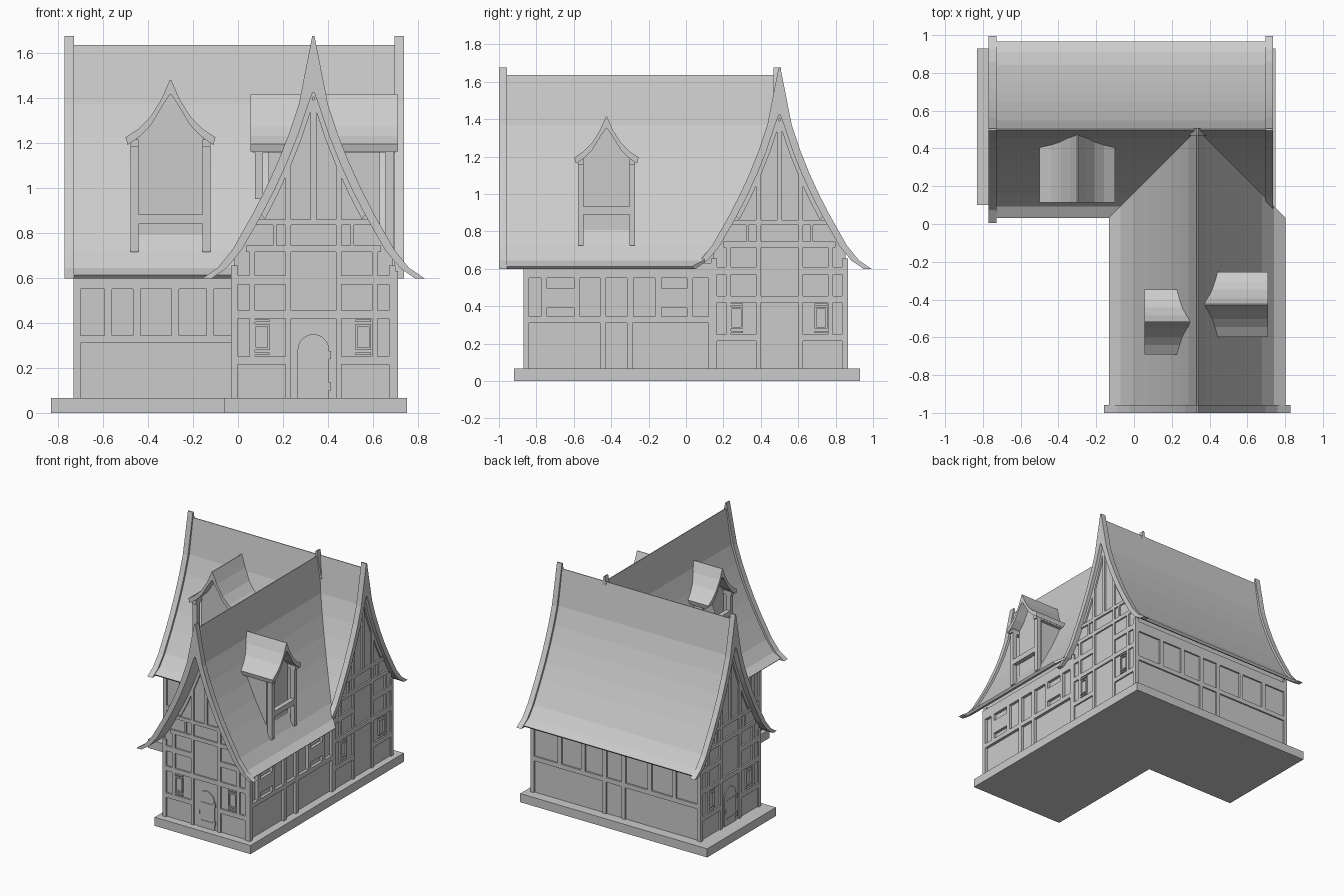
import bpy, bmesh, math
from mathutils import Matrix

if "Cube" in bpy.data.objects:
    bpy.data.objects.remove(bpy.data.objects["Cube"])

mat = bpy.data.materials.new("plain_grey")
mat.use_nodes = True
grey = (0.6, 0.6, 0.6, 1)
mat.diffuse_color = grey
mat.node_tree.nodes["Principled BSDF"].inputs["Base Color"].default_value = grey


def frame(x, y, angle):
    """Local frame: u runs along the facade, -v points outward."""
    return Matrix.Translation((x, y, 0)) @ Matrix.Rotation(math.radians(angle), 4, 'Z')


def finish(name, bm, m):
    bm.transform(m)
    bmesh.ops.recalc_face_normals(bm, faces=bm.faces)
    mesh = bpy.data.meshes.new(name)
    bm.to_mesh(mesh)
    bm.free()
    mesh.materials.append(mat)
    bpy.context.collection.objects.link(bpy.data.objects.new(name, mesh))


def prism(name, m, poly, v0, v1):
    bm = bmesh.new()
    a = [bm.verts.new((u, v0, z)) for u, z in poly]
    b = [bm.verts.new((u, v1, z)) for u, z in poly]
    bm.faces.new(a)
    bm.faces.new(b)
    for i in range(len(a)):
        j = (i + 1) % len(a)
        bm.faces.new((a[i], a[j], b[j], b[i]))
    finish(name, bm, m)


def boxes(name, m, rects, v0, v1):
    """Many boxes in one facade, each given as u0, u1, z0, z1."""
    bm = bmesh.new()
    for u0, u1, z0, z1 in rects:
        t = Matrix.Translation(((u0 + u1) / 2, (v0 + v1) / 2, (z0 + z1) / 2))
        s = Matrix.Diagonal((abs(u1 - u0), abs(v1 - v0), z1 - z0, 1))
        bmesh.ops.create_cube(bm, size=1, matrix=t @ s)
    finish(name, bm, m)


def mirrored(half):
    return [(-d, z) for d, z in reversed(half)] + list(half)


def shell(name, m, outer, inner, start, end):
    """Gabled shell between two half profiles; end(d, z) gives its far edge."""
    bm = bmesh.new()
    rings = []
    for half in (outer, inner):
        pts = mirrored(half)
        rings.append([bm.verts.new((d, start, z)) for d, z in pts])
        rings.append([bm.verts.new((d, end(abs(d), z), z)) for d, z in pts])
    of, ob, nf, nb = rings
    n = len(of)
    for p, q in ((of, ob), (nf, nb), (of, nf), (ob, nb)):
        for i in range(n - 1):
            bm.faces.new((p[i], p[i + 1], q[i + 1], q[i]))
    for i in (0, n - 1):
        bm.faces.new((of[i], ob[i], nb[i], nf[i]))
    finish(name, bm, m)


# Swept roof half profile, from ridge to eave
SWEEP = [(.005, 1.675), (.065, 1.37), (.11, 1.235), (.16, 1.11), (.215, .99),
         (.272, .88), (.36, .725), (.425, .645), (.494, .598)]


def inset(t, top):
    return [(.003, top)] + [(d - t, z) for d, z in SWEEP[1:]]


def half_width(z):
    """Half width of the roof at height z."""
    for (d0, z0), (d1, z1) in zip(SWEEP, SWEEP[1:]):
        if z >= z1:
            return d0 + (d1 - d0) * (z0 - z) / (z0 - z1)
    return SWEEP[-1][0]


ROOF = inset(.018, 1.635)[:-1] + [(.467, .613)]
UNDER, CORE = inset(.042, 1.425), inset(.034, 1.46)
FRONT, RIGHT, LEFT = frame(.335, .5, 0), frame(0, .5, 90), frame(0, .5, -90)
COURT, BACK, SIDE = frame(0, .5, 0), frame(0, .5, 180), frame(.335, 0, -90)

# Plinth, an L-shaped slab
prism("plinth", Matrix.Rotation(math.pi / 2, 4, 'X') @ Matrix.Diagonal((1, 1, -1, 1)),
      [(-.83, .93), (.75, .93), (.75, -.92), (-.06, -.92), (-.06, .1), (-.83, .1)], 0, .066)

# Walls under the two crossing roofs
section = mirrored([p for p in CORE if p[0] < .35] + [(.353, .68), (.353, .05)])
prism("main_wing_walls", RIGHT, section, -.698, .718)
prism("front_wing_walls", FRONT, section, -1.358, 0)

# Roofs and bargeboards
shell("main_roof", RIGHT, ROOF, UNDER, -.71, lambda d, z: .74)
shell("front_roof", FRONT, ROOF, UNDER, -1.47, lambda d, z: -d)
for name, m, v in (("front_bargeboard", FRONT, -1.5), ("right_bargeboard", RIGHT, -.737),
                   ("left_bargeboard", LEFT, -.77)):
    shell(name, m, SWEEP, UNDER, v, lambda d, z: v + .042)
# Tip of the hidden rear bargeboard, standing above the crossing ridges
shell("ridge_tip", FRONT, SWEEP[:2], UNDER[:2], -.032, lambda d, z: .008)


# Timber framing of a gable end
def gable(name, m, v):
    w = .365
    r = [(-w, w, .42, .455), (-.3, .3, .715, .745), (-.255, .255, .835, .86),
         (-.013, .013, .86, 1.39)]
    for s in (-1, 1):
        r += [(s * .1, s * w, .215, .25), (s * .1, s * w, .57, .61),
              (s * .335, s * w, .06, .655), (s * .26, s * .285, .25, .715),
              (s * .1, s * .125, .06, .745), (s * .1, s * .125, .745, 1.1),
              (s * .165, s * .18, .745, .835)]
    boxes(name + "_timbers", m, r, v, v + .03)
    rafter = [p for p in UNDER if p[0] < .24]
    shell(name + "_rafters", m, rafter, [(max(d - .014, .002), z - .02) for d, z in rafter],
          v, lambda d, z: v + .03)
    # Small windows with sills
    win = []
    for c in (-.23, .222):
        a, b = c - .035, c + .035
        win += [(a, b, .385, .395), (a, b, .28, .29), (a, a + .01, .28, .395),
                (b - .01, b, .28, .395), (a, b, .258, .268), (a, b, .405, .415)]
    boxes(name + "_windows", m, win, v + .001, v + .03)


gable("front_gable", FRONT, -1.37)
gable("right_gable", RIGHT, -.71)
gable("left_gable", LEFT, -.73)


# Arched doors with hinges and a handle
def door(name, m, v):
    arch = [(.07 * math.cos(a), .28 + .07 * math.sin(a))
            for a in (math.pi * i / 10 for i in range(11))]
    prism(name, m, [(.07, .06)] + arch + [(-.07, .06)], v, v + .03)
    boxes(name + "_fittings", m, [(-.04, .075, .113, .123), (-.04, .075, .25, .26),
                                  (.06, .078, .1, .135), (.06, .078, .24, .275),
                                  (-.06, -.05, .165, .195)], v - .004, v + .01)


door("front_door", FRONT, -1.365)
door("left_door", LEFT, -.725)


# Timber framing of the long walls
def long_wall(name, m, v, u0, u1, low, high, extra=()):
    r = [(u0, u1, .31, .345), (u0, u1, .55, .63)]
    r += [(u, u + .03, .06, .63) for u in (u0, u1 - .03)]
    r += [(u, u + .03, .06, .32) for u in low] + [(u, u + .033, .34, .56) for u in high]
    boxes(name, m, r + list(extra), v, v + .03)


long_wall("court_wall_timbers", COURT, -.365, -.73, 0, [], [-.593, -.466, -.295, -.14])
long_wall("back_wall_timbers", BACK, -.365, -.71, .73, [-.1, .06],
          [-.48, -.28, -.1, .06, .28, .49])
long_wall("right_wall_timbers", RIGHT, -.71, -1.37, -.35, [-.96, -.815],
          [-1.275, -1.1, -.96, -.815, -.665, -.495],
          [(-1.25, -1.1, .39, .495), (-.635, -.495, .39, .495)])
long_wall("side_wall_timbers", SIDE, -.365, -.135, .87, [.3, .45],
          [.02, .16, .3, .45, .6, .75])


# Dormers: s scales the little roof, v is its front edge
def dormer(name, m, top, s, v, bar, foot):
    half = [(.003, 0), (.04, -.085), (.09, -.165), (.14, -.215), (.2, -.255)]
    outer = [(d * s, top + z * s) for d, z in half]
    under = [(d * .95, z - (.065 if i == 0 else .034)) for i, (d, z) in enumerate(outer)]
    shell(name + "_roof", m, outer, under, v, lambda d, z: .02 - half_width(z))
    body = [(.004, -.05), (.09, -.185), (.15, -.25)]
    body = [(d * s, top + z * s - .005) for d, z in body] + [(.15 * s, foot)]
    prism(name + "_walls", m, mirrored(body), v + .08, -.1)
    eave = top - .265 * s
    r = [(-.15 * s, .15 * s, bar, bar + .042)]
    r += [(k * .142 * s, k * .178 * s, foot, eave) for k in (-1, 1)]
    boxes(name + "_posts", m, r, v + .02, v + .055)
    # Wall plates under the eaves
    plates = [(k * .142 * s, k * .178 * s, eave - .03, eave) for k in (-1, 1)]
    boxes(name + "_plates", m, plates, v + .01, -.1)


dormer("court_dormer", frame(-.3, .5, 0), 1.48, 1, -.385, .84, .715)
dormer("right_dormer", frame(.335, -.425, 90), 1.415, .86, -.375, .89, .725)
dormer("left_dormer", frame(.335, -.52, -90), 1.415, .86, -.28, 1.0, .95)
